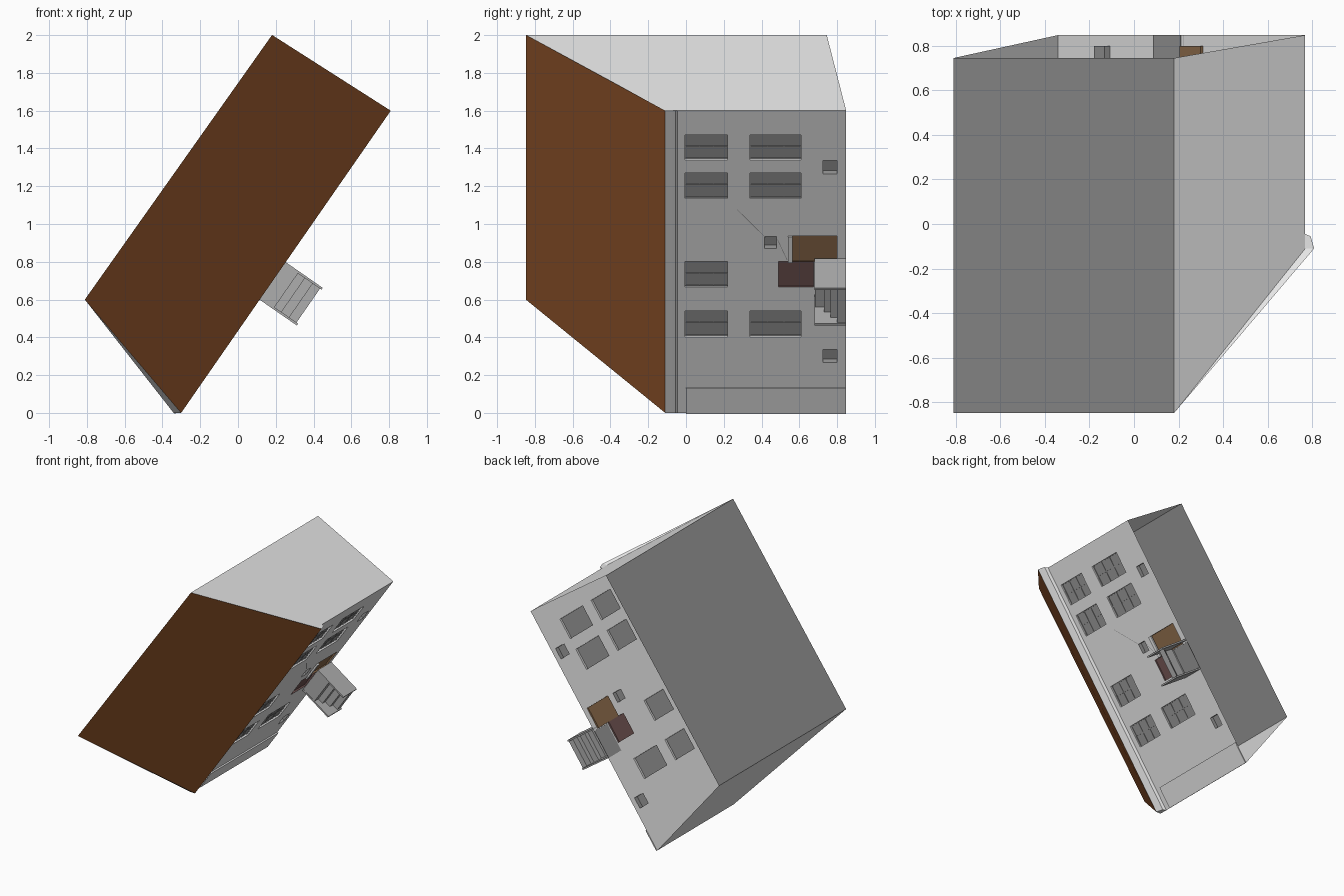
import bpy
from mathutils import Matrix, Vector

if "Cube" in bpy.data.objects:
    bpy.data.objects.remove(bpy.data.objects["Cube"])

# Colours
def mat(name, c):
    m = bpy.data.materials.new(name)
    m.diffuse_color = (*c, 1)
    m.use_nodes = True
    m.node_tree.nodes["Principled BSDF"].inputs["Base Color"].default_value = m.diffuse_color
    return m

WALL = mat("light grey wall", (.79, .79, .79))
DARK = mat("dark grey", (.30, .30, .30))
STEP = mat("step grey", (.42, .42, .42))
ROOF = mat("roof brown", (.37, .118, .031))
SHUT = mat("shutter brown", (.26, .145, .07))
DOOR = mat("door maroon", (.165, .088, .085))
MATS = [WALL, DARK, STEP, ROOF, SHUT, DOOR]

# The house is built upright (x along facade, -y outward, z up) and then laid over
M = Matrix(((.57, -.8217, 0, -.341),
            (0, 0, -1, 0),
            (.8217, .57, 0, 0),
            (0, 0, 0, 1)))
W = 1.947                      # facade width
BASE, EAVE, RIDGE = -.848, .11, .848

def make(name, faces):
    """faces: list of (points, material)"""
    verts, polys, idx = [], [], []
    for pts, m in faces:
        polys.append(list(range(len(verts), len(verts) + len(pts))))
        verts += [M @ Vector(p) for p in pts]
        idx.append(MATS.index(m))
    me = bpy.data.meshes.new(name)
    me.from_pydata(verts, [], polys)
    for m in MATS:
        me.materials.append(m)
    me.polygons.foreach_set("material_index", idx)
    ob = bpy.data.objects.new(name, me)
    bpy.context.collection.objects.link(ob)
    return ob

def panel(s0, s1, z0, z1, y, m):
    return ([(s0, y, z0), (s1, y, z0), (s1, y, z1), (s0, y, z1)], m)

def box(s0, s1, y0, y1, z0, z1, m):
    c = [(s, y, z) for z in (z0, z1) for y in (y0, y1) for s in (s0, s1)]
    return [([c[i] for i in q], m) for q in
            ((0, 2, 3, 1), (4, 5, 7, 6), (0, 1, 5, 4), (2, 6, 7, 3), (0, 4, 6, 2), (1, 3, 7, 5))]

def recess(s0, s1, z0, z1, depth, back, side):
    a = [(s0, z0), (s1, z0), (s1, z1), (s0, z1)]
    f = [panel(s0, s1, z0, z1, depth, back)]
    for (p, q) in zip(a, a[1:] + a[:1]):
        f.append(([(p[0], 0, p[1]), (q[0], 0, q[1]), (q[0], depth, q[1]), (p[0], depth, p[1])], side))
    return f

# Openings: s0, s1, z0, z1, depth, back colour, side colour
columns = [(.49, .655), (.81, .975), (1.38, 1.545), (1.63, 1.79)]
windows = [(a, b, -.22, .005) for a, b in columns]
windows += [(a, b, -.61, -.34) for i, (a, b) in enumerate(columns) if i != 1]
openings = [(*w, .015, DARK, WALL) for w in windows]
openings += [(s, s + .085, -.80, -.725, .03, DARK, DARK) for s in (.325, 1.54)]
openings += [(1.06, 1.135, -.48, -.415, .03, DARK, DARK)]
openings += [(.975, 1.14, -.80, -.55, .012, SHUT, SHUT),
             (.81, .975, -.675, -.49, .012, DOOR, DOOR),
             (.752, .97, BASE, -.69, .004, DARK, DARK)]

# Facade sheet with holes, then the recesses
ss = sorted({0, W} | {v for o in openings for v in o[:2]})
zs = sorted({BASE, EAVE} | {v for o in openings for v in o[2:4]})
faces = []
for s0, s1 in zip(ss, ss[1:]):
    for z0, z1 in zip(zs, zs[1:]):
        c, d = (s0 + s1) / 2, (z0 + z1) / 2
        if not any(o[0] < c < o[1] and o[2] < d < o[3] for o in openings):
            faces.append(panel(s0, s1, z0, z1, 0, WALL))
for o in openings:
    faces += recess(*o)
make("facade", faces)

def corn(s, o, z):
    """point at outward offset o, skewed to line up with the end walls"""
    return (s + .57 * o, -.8217 * o, z)

# Back wall and end walls (the house is open underneath)
A, B, BB, LIP = (.225, .728), (1.941, .712), -.745, .04
make("back_wall", [([(*B, BB), (*A, BB), (*A, RIDGE), (*B, RIDGE)], DARK)])
make("end_wall_low", [([(*A, BB), (0, 0, BASE), (0, 0, EAVE), (*A, RIDGE)], WALL),
                      ([(*A, RIDGE), (0, 0, EAVE), corn(0, LIP, EAVE)], WALL)])
make("end_wall_high", [([(W, 0, BASE), (*B, BB), (*B, RIDGE), (W, 0, EAVE)], WALL),
                       ([(W, 0, EAVE), (*B, RIDGE), corn(W, LIP, EAVE)], WALL)])

# Cornice: profile swept along the eave with skewed ends
prof = [(0, .045), (.024, .055), (.03, .075), (LIP, EAVE), (0, EAVE)]
faces = [([corn(0, *p), corn(W, *p), corn(W, *q), corn(0, *q)], WALL)
         for p, q in zip(prof, prof[1:-1])]
faces += [([corn(0, *p) for p in reversed(prof)], WALL), ([corn(W, *p) for p in prof], WALL)]
make("cornice", faces)

# Roof slope
make("roof", [([corn(0, LIP, EAVE), corn(W, LIP, EAVE), (*B, RIDGE), (*A, RIDGE)], ROOF)])

# Window frames and glazing bars
faces = []
for s0, s1, z0, z1 in windows:
    t, c, y = .004, (s0 + s1) / 2, (.011, .0145)
    for a, b in ((s0, s0 + t), (c - t / 2, c + t / 2), (s1 - t, s1)):
        faces += box(a, b, *y, z0, z1, DARK)
    for k in range(4):
        z = z0 + (z1 - z0 - t) * k / 3
        faces += box(s0, s1, *y, z, z + t, DARK)
make("window_frames", faces)

# Raised strip at the low end, shutter lintel
make("wall_strip", box(0, .165, -.01, 0, BASE, 0, WALL))
make("shutter_lintel", box(.975, 1.14, -.012, 0, -.565, -.54, WALL))

# Entrance steps between two cheek walls, open underneath
S0, S1, OUT, TOP = .752, .994, -.272, -.68
make("step_cheeks", box(S0, S0 + .012, OUT, 0, BASE, TOP, STEP)
     + box(S1 - .012, S1, OUT, 0, BASE, TOP, STEP))
path = [(0, TOP - .003), (-.12, TOP - .003)]
for y, z in ((-.165, -.73), (-.215, -.765), (-.262, -.80)):
    path += [(path[-1][0], z), (y, z)]
path.append((-.262, BASE))
make("entrance_steps", [([(S0, *p), (S0, *q), (S1, *q), (S1, *p)], STEP)
                        for p, q in zip(path, path[1:])])

# Thin cables on the facade
def cable(name, p, q):
    d = (Vector(q) - Vector(p)).normalized()
    n = Vector((-d.y, d.x)) * .0015
    (a, b), (c, e) = p, q
    make(name, [([(a + n.x, -.006, b + n.y), (a - n.x, -.006, b - n.y),
                  (c - n.x, -.006, e - n.y), (c + n.x, -.006, e + n.y)], DARK)])

cable("cable_upper", (1.315, -.27), (1.135, -.42))
cable("cable_lower", (1.12, -.485), (.99, -.535))
